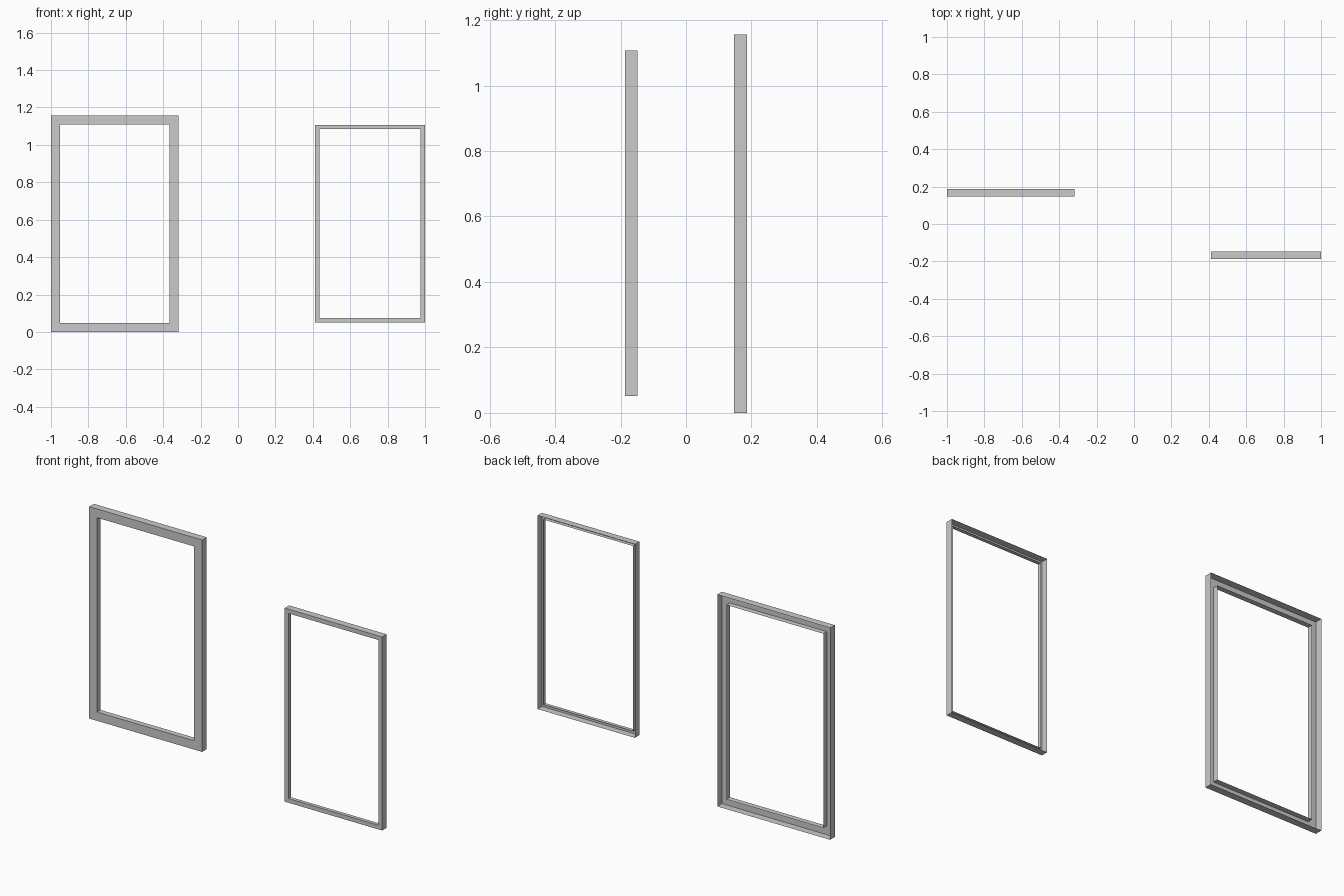
import bpy
import bmesh

if "Cube" in bpy.data.objects:
    bpy.data.objects.remove(bpy.data.objects["Cube"])


def rect_loop(bm, box, inset, y):
    """Four corners of a rectangle (x0, x1, z0, z1), moved inward by inset."""
    x0, x1, z0, z1 = box
    x0, x1, z0, z1 = x0 + inset, x1 - inset, z0 + inset, z1 - inset
    return [bm.verts.new(p) for p in
            ((x0, y, z0), (x1, y, z0), (x1, y, z1), (x0, y, z1))]


def channel_frame(name, box, border, front, back, lip_depth):
    """Thin-skinned rectangular frame, open at the back like a folded channel."""
    bm = bmesh.new()
    # profile: outer wall back edge, outer front, inner front, inner lip back edge
    profile = [(0, back), (0, front), (border, front), (border, front + lip_depth)]
    loops = [rect_loop(bm, box, inset, y) for inset, y in profile]
    for a, b in zip(loops, loops[1:]):
        for i in range(4):
            j = (i + 1) % 4
            bm.faces.new((a[i], a[j], b[j], b[i]))
    # make the front face point towards -y
    bm.normal_update()
    front_face = bm.faces[:][4]
    if front_face.normal.y > 0:
        bmesh.ops.reverse_faces(bm, faces=bm.faces[:])
    mesh = bpy.data.meshes.new(name)
    bm.to_mesh(mesh)
    bm.free()
    obj = bpy.data.objects.new(name, mesh)
    bpy.context.collection.objects.link(obj)
    return obj


# wide outer window frame, behind and to the left
channel_frame("outer_window_frame", (-1.0, -0.319, 0.0, 1.156), 0.048,
              0.146, 0.186, 0.03)

# slim sash that fits its opening, in front and to the right
channel_frame("inner_window_sash", (0.412, 1.0, 0.051, 1.107), 0.023,
              -0.186, -0.148, 0.02)
